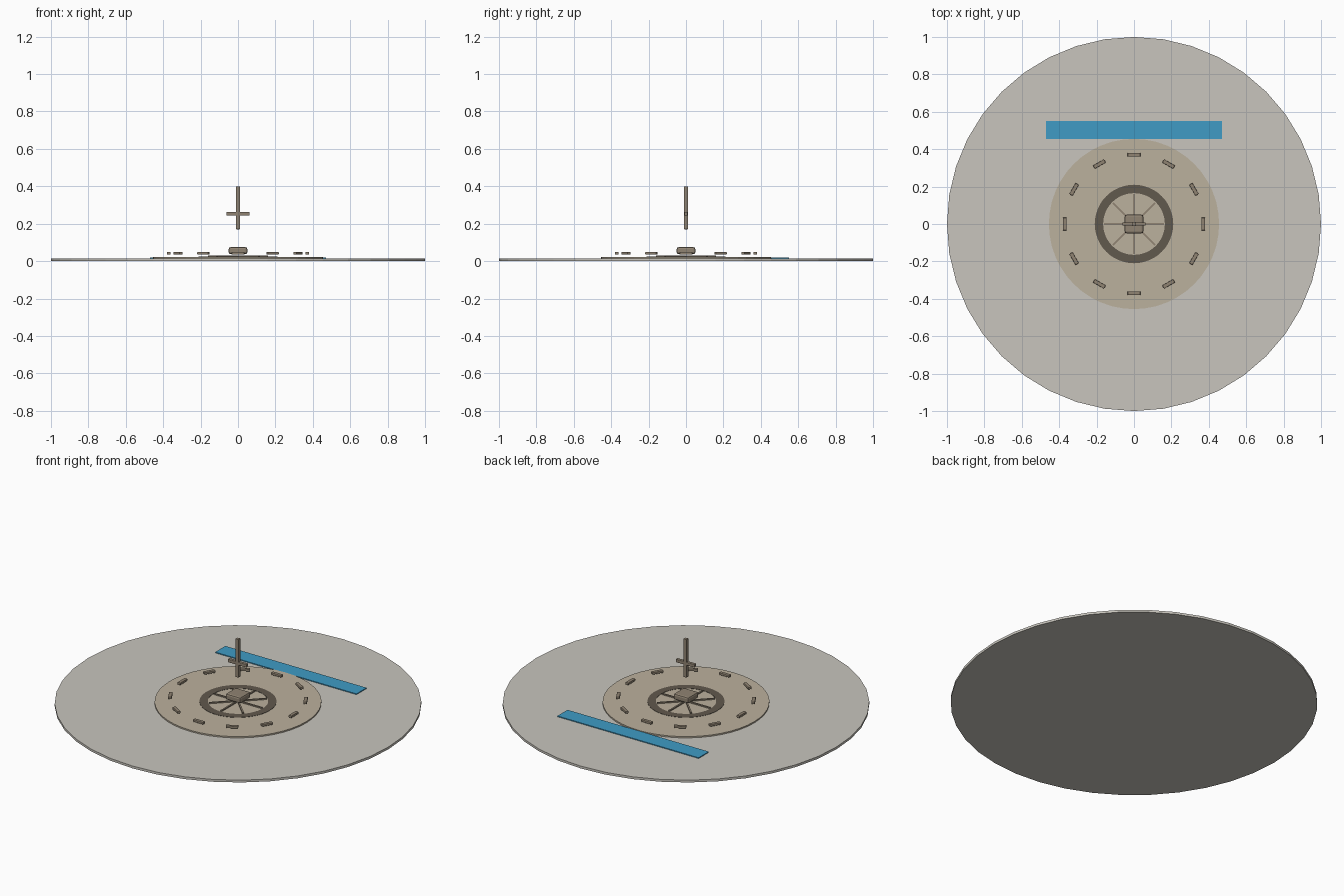
import bpy, bmesh
from math import pi, cos, sin

if "Cube" in bpy.data.objects:
    bpy.data.objects.remove(bpy.data.objects["Cube"])


def material(name, rgb):
    m = bpy.data.materials.new(name)
    m.diffuse_color = (*rgb, 1)
    m.use_nodes = True
    m.node_tree.nodes["Principled BSDF"].inputs["Base Color"].default_value = m.diffuse_color
    return m


STONE = material("stone", (0.50, 0.44, 0.34))
DARK = material("dark_stone", (0.12, 0.10, 0.075))
BLOCK = material("block_stone", (0.28, 0.23, 0.17))
GROUND = material("pale_ground", (0.58, 0.56, 0.51))
WATER = material("water", (0.05, 0.33, 0.56))


def disc(name, radius, z0, z1, sides, mat):
    bpy.ops.mesh.primitive_cylinder_add(vertices=sides, radius=radius, depth=z1 - z0,
                                        location=(0, 0, (z0 + z1) / 2))
    ob = bpy.context.object
    ob.name = name
    ob.data.materials.append(mat)
    return ob


def box(name, size, loc, mat, angle=0, bevel=0):
    bpy.ops.mesh.primitive_cube_add(size=1, location=loc, rotation=(0, 0, angle))
    ob = bpy.context.object
    ob.name = name
    ob.scale = size
    bpy.ops.object.transform_apply(location=False, rotation=False, scale=True)
    ob.data.materials.append(mat)
    if bevel:
        mod = ob.modifiers.new("bevel", 'BEVEL')
        mod.width = bevel
        mod.segments = 2
    return ob


# Ground, raised plaza and river strip
disc("ground", 1.0, 0, 0.014, 40, GROUND)
disc("plaza", 0.455, 0.012, 0.022, 48, STONE)
box("river", (0.94, 0.096, 0.006), (0, 0.503, 0.016), WATER)

# Flat ring set into the plaza
bm = bmesh.new()
N = 48
loops = [[bm.verts.new((r * cos(2 * pi * i / N), r * sin(2 * pi * i / N), z)) for i in range(N)]
         for r, z in ((0.165, 0.02), (0.165, 0.0235), (0.21, 0.0235), (0.21, 0.02))]
for a in range(4):
    p, q = loops[a], loops[(a + 1) % 4]
    for i in range(N):
        j = (i + 1) % N
        bm.faces.new((p[i], p[j], q[j], q[i]))
bmesh.ops.recalc_face_normals(bm, faces=bm.faces)
me = bpy.data.meshes.new("inner_ring")
bm.to_mesh(me)
bm.free()
me.materials.append(DARK)
bpy.context.collection.objects.link(bpy.data.objects.new("inner_ring", me))

# Spokes crossing the ring
for i in range(8):
    a = i * pi / 4
    box("spoke", (0.16, 0.009, 0.008), (0.08 * cos(a), 0.08 * sin(a), 0.025), BLOCK, a)

# Circle of marker blocks
for i in range(12):
    a = i * pi / 6
    box("marker_block", (0.02, 0.068, 0.014), (0.37 * cos(a), 0.37 * sin(a), 0.042),
        BLOCK, a, 0.003)

# Central altar and floating cross
box("altar", (0.1, 0.1, 0.037), (0, 0, 0.056), BLOCK, 0, 0.01)
box("cross_post", (0.02, 0.02, 0.23), (0, 0, 0.285), BLOCK, 0, 0.002)
box("cross_bar", (0.125, 0.018, 0.019), (0, 0, 0.254), BLOCK, 0, 0.002)
